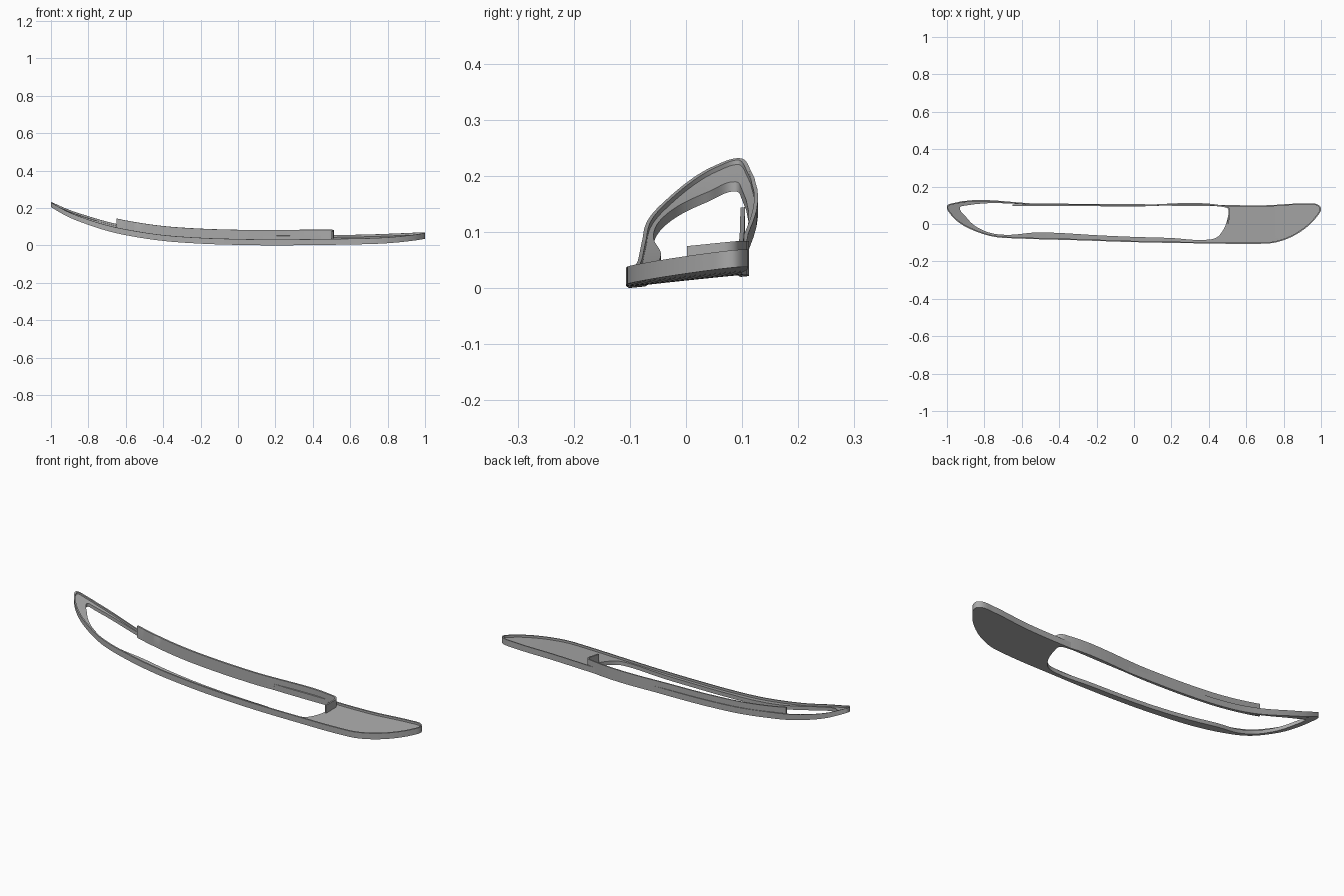
import bpy, bmesh
from mathutils import Vector
from mathutils.geometry import interpolate_bezier

if "Cube" in bpy.data.objects:
    bpy.data.objects.remove(bpy.data.objects["Cube"], do_unlink=True)

grey = bpy.data.materials.new("mid grey")
grey.use_nodes = True
grey.diffuse_color = (0.4, 0.4, 0.4, 1)
grey.node_tree.nodes["Principled BSDF"].inputs["Base Color"].default_value = (0.4, 0.4, 0.4, 1)

# Control points: outer edge, opening, raised lip path, lengthwise sweep
OUTLINE = [(-1, .095), (-.975, .11), (-.5, .109), (0, .106), (.4, .103), (.7, .1),
           (.92, .11), (.98, .105), (1, .083), (.975, .035), (.92, -.02), (.84, -.07),
           (.75, -.1), (.66, -.106), (.4, -.104), (0, -.097), (-.3, -.087),
           (-.6, -.078), (-.75, -.068), (-.85, -.038), (-.93, .003), (-.98, .05)]
OPENING = [(-.93, .088), (-.905, .098), (-.4, .096), (0, .094), (.47, .092), (.503, .08),
           (.5, .03), (.475, -.035), (.44, -.073), (.37, -.085), (.2, -.075), (0, -.069),
           (-.2, -.06), (-.4, -.048), (-.52, -.045), (-.68, -.058), (-.77, -.047),
           (-.85, -.01), (-.9, .04)]
LIP = [(-.65, .097), (-.4, .096), (0, .094), (.47, .092), (.503, .08), (.503, .04), (.499, .003)]
SWEEP = [(-1, .197), (-.9, .15), (-.8, .115), (-.7, .085), (-.6, .062), (-.4, .032),
         (-.2, .018), (0, .012), (.2, .01), (.4, .012), (.6, .015), (.8, .02), (1, .028)]


def smooth(points, closed=True, steps=8):
    """Smooth line through the points, with handles scaled to each span."""
    p = [Vector(q) for q in points]
    n = len(p)
    tangents = []
    for i in range(n):
        a = p[i - 1] if closed or i else p[i]
        b = p[(i + 1) % n] if closed or i < n - 1 else p[i]
        tangents.append(((p[i] - a).normalized() + (b - p[i]).normalized()).normalized())
    line = []
    for i in range(n if closed else n - 1):
        j = (i + 1) % n
        reach = (p[j] - p[i]).length / 3
        line += interpolate_bezier(p[i], p[i] + tangents[i] * reach,
                                   p[j] - tangents[j] * reach, p[j], steps + 1)[:-1]
    return line if closed else line + [p[-1]]


def offset(line, amount, closed=True):
    """Shift a clockwise line to its left (outward) by the amount."""
    n, out = len(line), []
    for i, q in enumerate(line):
        a = line[i - 1] if closed or i else q
        b = line[(i + 1) % n] if closed or i < n - 1 else q
        d = (b - a).normalized()
        out.append(q + Vector((-d.y, d.x)) * amount)
    return out


profile = smooth(SWEEP, closed=False)


def base_height(x, y):
    for a, b in zip(profile, profile[1:]):
        if x <= b.x:
            break
    return a.y + (b.y - a.y) * (x - a.x) / (b.x - a.x) + 0.1 * y


def swept_solid(name, loops, height, taper=0.0):
    """Extrude filled loops, slice them lengthwise and bend onto the sweep."""
    curve = bpy.data.curves.new(name + "_profile", 'CURVE')
    curve.dimensions, curve.fill_mode, curve.extrude = '2D', 'BOTH', 0.5
    for loop in loops:
        spline = curve.splines.new('POLY')
        spline.points.add(len(loop) - 1)
        for point, q in zip(spline.points, loop):
            point.co = (q.x, q.y, 0, 1)
        spline.use_cyclic_u = True
    helper = bpy.data.objects.new(name + "_profile", curve)
    bpy.context.collection.objects.link(helper)
    bpy.context.view_layer.update()
    mesh = bpy.data.meshes.new_from_object(
        helper.evaluated_get(bpy.context.evaluated_depsgraph_get()))
    bpy.data.objects.remove(helper, do_unlink=True)

    bm = bmesh.new()
    bm.from_mesh(mesh)
    bmesh.ops.remove_doubles(bm, verts=bm.verts, dist=1e-5)
    for k in range(-19, 20):
        bmesh.ops.bisect_plane(bm, geom=bm.verts[:] + bm.edges[:] + bm.faces[:],
                               plane_co=(k / 20, 0, 0), plane_no=(1, 0, 0), dist=1e-5)
    for v in bm.verts:
        thick = height * (1 - taper * max(0, -v.co.x - 0.6))
        v.co.z = base_height(v.co.x, v.co.y) + (v.co.z + 0.5) * thick
    bmesh.ops.recalc_face_normals(bm, faces=bm.faces)
    bm.to_mesh(mesh)
    bm.free()
    mesh.name = name
    mesh.materials.clear()
    mesh.materials.append(grey)
    obj = bpy.data.objects.new(name, mesh)
    bpy.context.collection.objects.link(obj)
    bpy.ops.object.select_all(action='DESELECT')
    obj.select_set(True)
    bpy.context.view_layer.objects.active = obj
    bpy.ops.object.shade_smooth_by_angle(angle=0.6)
    return obj


outer = smooth(OUTLINE)
inner = offset(outer, -0.007)
lip = smooth(LIP, closed=False)

# Recessed plate with the long opening, and the rim around it
swept_solid("base_plate", [inner, smooth(OPENING)], 0.02, taper=0.4)
swept_solid("outer_rim", [outer, inner], 0.031, taper=0.5)
# Tall lip along the rear edge, hooking round the end of the opening
swept_solid("rear_lip", [lip + offset(lip, 0.008, closed=False)[::-1]], 0.061)
